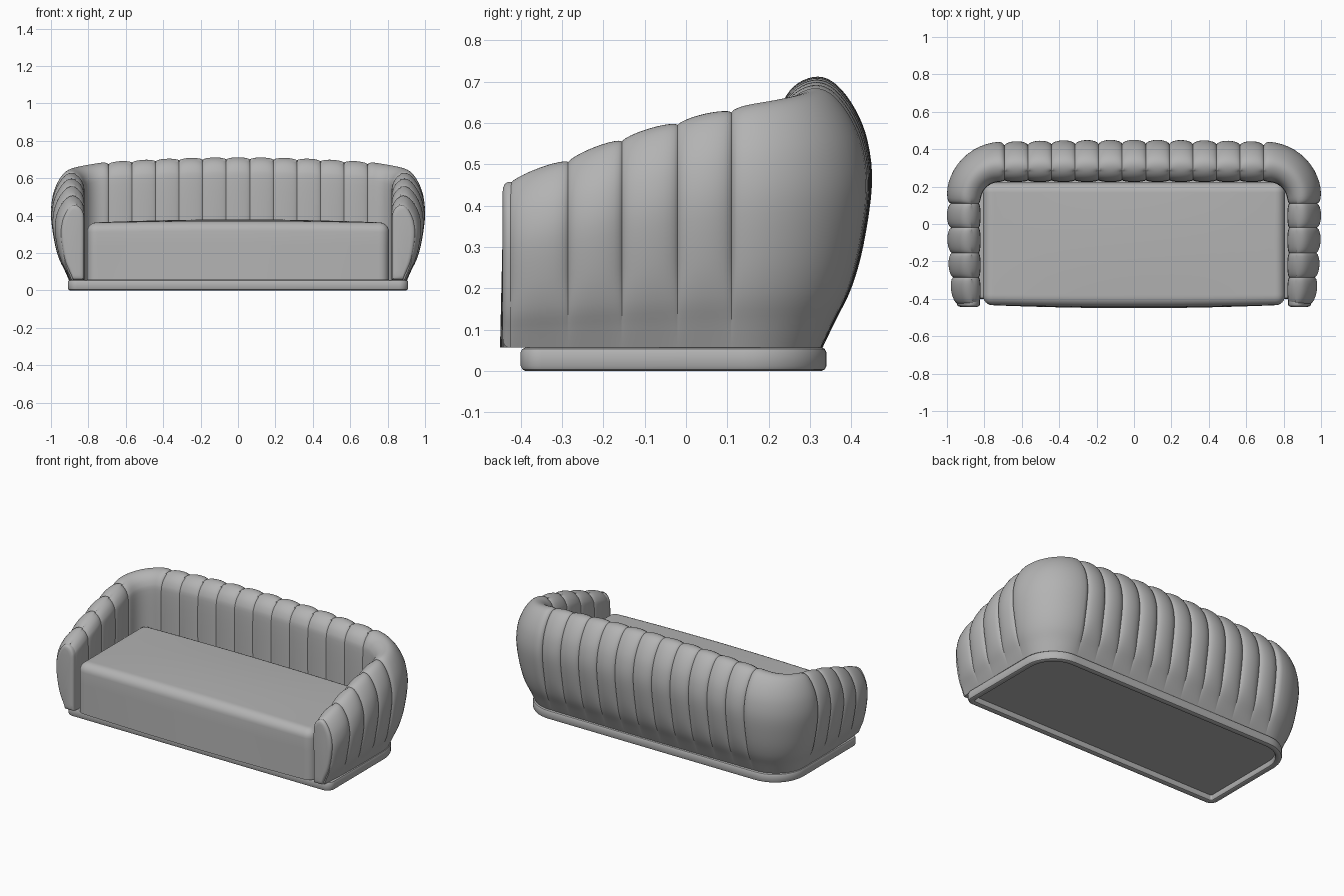
import bpy, bmesh, math
from mathutils import Vector

if "Cube" in bpy.data.objects:
    bpy.data.objects.remove(bpy.data.objects["Cube"])

fabric = bpy.data.materials.new("grey_fabric")
fabric.use_nodes = True
GREY = (0.45, 0.45, 0.45, 1)
fabric.diffuse_color = GREY
fabric.node_tree.nodes["Principled BSDF"].inputs["Base Color"].default_value = GREY

FLOOR = 0.057               # top of the plinth
IN_X, IN_Y = 0.82, 0.225    # inner faces of arms and back
RAD = 0.10                  # inner corner radius
FRONT = -0.425              # front end of the arms


def finish(name, bm, angle=35):
    bmesh.ops.recalc_face_normals(bm, faces=bm.faces)
    mesh = bpy.data.meshes.new(name)
    bm.to_mesh(mesh)
    bm.free()
    obj = bpy.data.objects.new(name, mesh)
    bpy.context.collection.objects.link(obj)
    mesh.materials.append(fabric)
    bpy.ops.object.select_all(action='DESELECT')
    obj.select_set(True)
    bpy.context.view_layer.objects.active = obj
    bpy.ops.object.shade_smooth_by_angle(angle=math.radians(angle))
    return obj


def lerp_table(table, v):
    for (a, fa), (b, fb) in zip(table, table[1:]):
        if v <= b:
            return fa + (fb - fa) * max(0, (v - a) / (b - a))
    return table[-1][1]


def smooth_line(pts, steps=4):
    """Catmull-Rom curve through the points."""
    pts = [Vector(p) for p in pts]
    out = []
    for i in range(len(pts) - 1):
        a, b = pts[max(i - 1, 0)], pts[i]
        c, d = pts[i + 1], pts[min(i + 2, len(pts) - 1)]
        for k in range(steps):
            t = k / steps
            out.append(0.5 * (2 * b + (c - a) * t + (2 * a - 5 * b + 4 * c - d) * t ** 2
                              + (3 * b - a - 3 * c + d) * t ** 3))
    return out + [pts[-1]]


# Cross-section of the shell: (share of thickness, share of height)
SECTION = smooth_line([(.47, 0), (.61, .1), (.78, .22), (.91, .38), (1, .6), (.955, .76),
                       (.82, .88), (.62, .97), (.42, 1), (.2, .975), (.05, .91),
                       (0, .8), (0, .4), (0, 0)])
ARM_TOP = [(-.44, .46), (-.285, .517), (-.155, .567), (-.02, .607), (.11, .637), (.2, .65)]
ARM_THICK = [(-.44, .145), (-.285, .168), (-.155, .175), (-.02, .18), (.11, .18)]

# Path along the inside of one half: arm, corner, back (to the middle)
ARM_LEN = IN_Y - RAD - FRONT
ARC_LEN = RAD * math.pi / 2
BACK_LEN = IN_X - RAD


def path(s):
    """Point, outward direction, thickness and top height at length s."""
    if s < ARM_LEN:
        y = FRONT + s
        return (Vector((IN_X, y)), Vector((1, 0)),
                lerp_table(ARM_THICK, y), lerp_table(ARM_TOP, y))
    if s < ARM_LEN + ARC_LEN:
        k = (s - ARM_LEN) / ARC_LEN
        out = Vector((math.cos(k * math.pi / 2), math.sin(k * math.pi / 2)))
        return (Vector((IN_X - RAD, IN_Y - RAD)) + RAD * out, out,
                .18 + .035 * k, .64 + .045 * k)
    x = BACK_LEN - (s - ARM_LEN - ARC_LEN)
    q = (x / BACK_LEN) ** 2
    return Vector((x, IN_Y)), Vector((0, 1)), .225 - .01 * q, .712 - .027 * q


# Channel seams: four on the arm, one wide corner, eleven across the back
TOTAL = ARM_LEN + ARC_LEN + BACK_LEN
PITCH = 0.126
seams = [0] + [y - FRONT for y in (-.285, -.155, -.02, .11)]
seams += [TOTAL - PITCH * (5.5 - i) for i in range(6)]
seams.append(TOTAL + PITCH / 2)


def section_ring(s, u, wide):
    p, out, thick, top = path(s)
    # Puffed channel: full in the middle, pinched at the seams
    pinch = max(0, (abs(u) - .6) / .4) if wide else abs(u)
    dip = 1 - math.sqrt(max(0, 1 - .97 * pinch * pinch))
    ring = []
    for f, h in SECTION:
        fade = min(1, h / .35)
        outer = .026 * fade if f > .3 else .012
        o = f * thick
        o += -outer * dip * f if f > .3 else outer * dip
        z = FLOOR + h * (top - FLOOR) - .014 * dip * max(0, h - .7) / .3
        ring.append((p.x + out.x * o, p.y + out.y * o, z))
    return ring


half = []
for a, b in zip(seams, seams[1:]):
    wide = b - a > 1.5 * PITCH
    n = 24 if wide else 12
    for i in range(0 if not half else 1, n + 1):
        u = -math.cos(math.pi * i / n)
        s = a + (b - a) * (u + 1) / 2
        if s <= TOTAL + 1e-6:
            half.append(section_ring(s, u, wide))
rings = half + [[(-x, y, z) for x, y, z in r] for r in reversed(half[:-1])]

bm = bmesh.new()
grid = [[bm.verts.new(c) for c in r] for r in rings]
for r0, r1 in zip(grid, grid[1:]):
    for j in range(len(r0)):
        k = (j + 1) % len(r0)
        bm.faces.new((r0[j], r0[k], r1[k], r1[j]))
bm.faces.new(grid[0])
bm.faces.new(grid[-1])
finish("channelled_back_and_arms", bm, 40)

# Padded panel closing the front of each arm
for side, name in ((1, "left_arm_front_panel"), (-1, "right_arm_front_panel")):
    bm = bmesh.new()
    loops = []
    mid = Vector((IN_X + .06, .25))
    for y, shrink in ((FRONT + .01, 0), (FRONT - .006, 0), (FRONT - .013, .004),
                      (FRONT - .017, .012), (FRONT - .019, .025)):
        loop = []
        for f, h in SECTION:
            c = Vector((IN_X + .004 + f * .122, FLOOR + h * (.457 - FLOOR)))
            c.x += (mid.x - c.x) * shrink / .065
            c.y += (mid.y - c.y) * shrink / .2
            loop.append(bm.verts.new((side * c.x, y, c.y)))
        loops.append(loop)
    for l0, l1 in zip(loops, loops[1:]):
        for j in range(len(l0)):
            k = (j + 1) % len(l0)
            bm.faces.new((l0[j], l0[k], l1[k], l1[j]))
    bm.faces.new(loops[-1])
    finish(name, bm)

# Seat cushion: rounded box, crowned on the top and front
SX, Y0, Y1, TOP = 0.808, -0.432, 0.222, 0.362
bm = bmesh.new()
bmesh.ops.create_cube(bm, size=1)
for v in bm.verts:
    v.co = (v.co.x * 2 * SX, (Y0 + Y1) / 2 + v.co.y * (Y1 - Y0),
            FLOOR + (v.co.z + .5) * (TOP - FLOOR))
edges = [e for e in bm.edges if max(v.co.z for v in e.verts) > .2]
bmesh.ops.bevel(bm, geom=edges, offset=.05, segments=6, profile=.5, affect='EDGES')
cuts = [((i / 8 * .75, 0, 0), (1, 0, 0)) for i in range(-8, 9)]
cuts += [((0, Y0 + .06 + i * .09, 0), (0, 1, 0)) for i in range(7)]
cuts += [((0, 0, z), (0, 0, 1)) for z in (.11, .17, .24)]
for co, no in cuts:
    bmesh.ops.bisect_plane(bm, geom=bm.verts[:] + bm.edges[:] + bm.faces[:],
                           plane_co=co, plane_no=no)
for v in bm.verts:
    cx = 1 - (v.co.x / SX) ** 2
    t = (v.co.y - Y0) / (Y1 - Y0)
    rise = (v.co.z - FLOOR) / (TOP - FLOOR)
    if t < .3:
        v.co.y -= .018 * cx * (1 - .4 * rise) * (1 - t / .3)
    v.co.z += .018 * cx * rise * (.4 + .6 * 4 * t * (1 - t))
finish("seat_cushion", bm)


# Plinth with rounded edges and a recessed underside
def plinth_loop(bm, inset, z):
    pts = []
    for cx, cy, r, a0 in ((.91 - .2, .34 - .2, .2, 0), (-.91 + .2, .34 - .2, .2, 90),
                          (-.91 + .05, -.4 + .05, .05, 180), (.91 - .05, -.4 + .05, .05, 270)):
        for i in range(13):
            a = math.radians(a0 + 90 * i / 12)
            pts.append(bm.verts.new((cx + (r - inset) * math.cos(a),
                                     cy + (r - inset) * math.sin(a), z)))
    return pts


bm = bmesh.new()
loops = [plinth_loop(bm, i, z) for i, z in
         ((.012, FLOOR), (.004, .053), (0, .045), (0, .012), (.004, .004), (.012, 0),
          (.028, 0), (.036, .004), (.04, .012), (.04, .035))]
for l0, l1 in zip(loops, loops[1:]):
    for j in range(len(l0)):
        k = (j + 1) % len(l0)
        bm.faces.new((l0[j], l0[k], l1[k], l1[j]))
bm.faces.new(loops[0])
bm.faces.new(loops[-1])
finish("plinth", bm)
